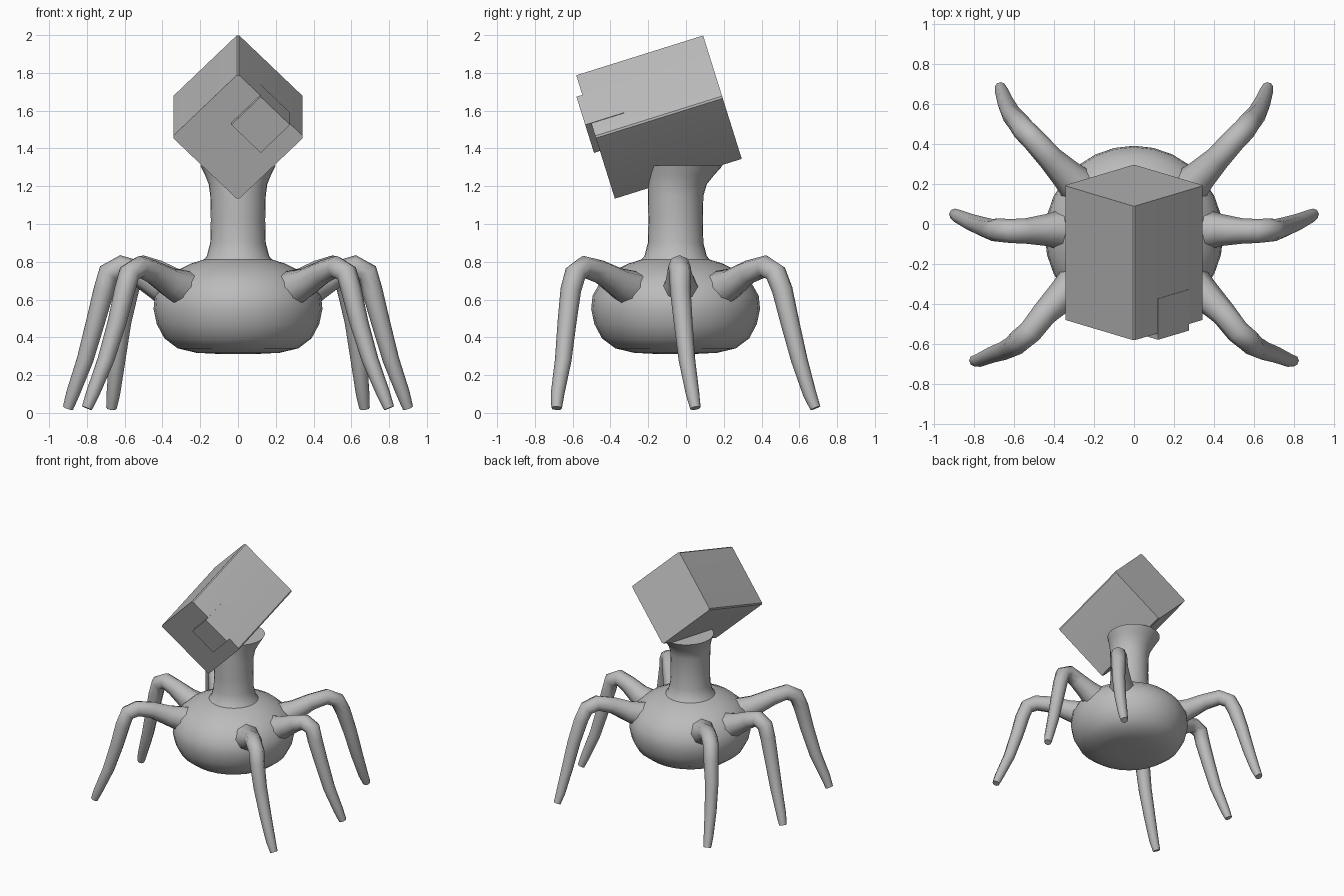
import bpy, bmesh, math
from mathutils import Matrix, Vector

if "Cube" in bpy.data.objects:
    bpy.data.objects.remove(bpy.data.objects["Cube"])

grey = bpy.data.materials.new("plain grey")
grey.diffuse_color = (0.5, 0.5, 0.5, 1)
grey.use_nodes = True
grey.node_tree.nodes["Principled BSDF"].inputs["Base Color"].default_value = grey.diffuse_color


def finish(obj, angle=40):
    """Apply the colour and smooth shading to a mesh object."""
    obj.data.materials.clear()
    obj.data.materials.append(grey)
    bpy.ops.object.select_all(action='DESELECT')
    obj.select_set(True)
    bpy.context.view_layer.objects.active = obj
    bpy.ops.object.shade_smooth_by_angle(angle=math.radians(angle))


def mesh_object(name, bm):
    bmesh.ops.recalc_face_normals(bm, faces=bm.faces)
    me = bpy.data.meshes.new(name)
    bm.to_mesh(me)
    bm.free()
    obj = bpy.data.objects.new(name, me)
    bpy.context.collection.objects.link(obj)
    return obj


def lathe(name, profile, centre_y, sides=28):
    """Stack of rings from (radius, z, backward shift) rows, capped at both ends."""
    bm = bmesh.new()
    rings = []
    for r, z, shift in profile:
        rings.append([bm.verts.new((r * math.cos(2 * math.pi * i / sides),
                                    centre_y + shift + r * math.sin(2 * math.pi * i / sides), z))
                      for i in range(sides)])
    for a, b in zip(rings, rings[1:]):
        for i in range(sides):
            j = (i + 1) % sides
            bm.faces.new((a[i], a[j], b[j], b[i]))
    bm.faces.new(rings[0])
    bm.faces.new(rings[-1])
    obj = mesh_object(name, bm)
    finish(obj, 60)
    return obj


def box(name, lo, hi, frame, bevel):
    bm = bmesh.new()
    bmesh.ops.create_cube(bm, size=1)
    lo, hi = Vector(lo), Vector(hi)
    for v in bm.verts:
        v.co = Vector([(lo[k] + hi[k]) / 2 + v.co[k] * (hi[k] - lo[k]) for k in range(3)])
    if bevel:
        # round only the four long edges
        long_edges = [e for e in bm.edges
                      if abs(e.verts[0].co.y - e.verts[1].co.y) > 0.1]
        bmesh.ops.bevel(bm, geom=long_edges, offset=bevel, segments=3,
                        profile=0.7, affect='EDGES')
    bm.transform(frame)
    obj = mesh_object(name, bm)
    finish(obj)
    return obj


# Rounded body, flattened underneath
lathe("body", [(0.10, 0.312, 0), (0.22, 0.318, 0), (0.32, 0.342, 0), (0.39, 0.395, 0),
               (0.43, 0.47, 0), (0.447, 0.55, 0), (0.44, 0.62, 0), (0.40, 0.69, 0),
               (0.34, 0.745, 0), (0.25, 0.79, 0), (0.14, 0.825, 0)], -0.055)

# Neck, flaring backward under the head
lathe("neck", [(0.20, 0.79, 0), (0.165, 0.83, 0), (0.147, 0.90, 0), (0.144, 1.02, 0),
               (0.147, 1.15, 0), (0.155, 1.21, 0.01), (0.175, 1.26, 0.03),
               (0.20, 1.31, 0.05)], -0.055)

# Head: a box standing on its edge and tilted forward
frame = (Matrix.Translation((0, -0.143, 1.566)) @ Matrix.Rotation(math.radians(17.4), 4, 'X')
         @ Matrix.Rotation(math.radians(45), 4, 'Y'))
box("head", (-0.247, -0.352, -0.247), (0.247, 0.352, 0.247), frame, 0.022)

# Small block set into the front of the head, flush with its upper right side
box("face_block", (-0.08, -0.385, 0.03), (0.14, -0.17, 0.25),
    frame, 0)

# Legs: x, y, z, radius along each path, mirrored to the other side
legs = {
    "front": [(.25, -.26, .64, .11), (.36, -.36, .69, .08), (.45, -.45, .745, .064),
              (.52, -.54, .772, .060), (.575, -.585, .74, .058), (.60, -.61, .65, .055),
              (.64, -.63, .48, .050), (.70, -.65, .28, .044), (.77, -.68, .10, .036),
              (.80, -.685, .025, .028)],
    "middle": [(.33, -.03, .64, .11), (.44, -.03, .69, .08), (.54, -.035, .745, .064),
               (.62, -.035, .775, .060), (.685, -.03, .74, .058), (.71, -.03, .65, .055),
               (.755, -.015, .48, .050), (.81, .005, .28, .044), (.875, .035, .10, .036),
               (.90, .05, .025, .028)],
    "back": [(.24, .15, .64, .11), (.34, .25, .69, .08), (.42, .33, .745, .064),
             (.50, .42, .775, .060), (.555, .475, .74, .058), (.58, .51, .65, .055),
             (.615, .55, .48, .050), (.64, .60, .28, .044), (.66, .655, .10, .036),
             (.67, .685, .025, .028)],
}
for place, path in legs.items():
    for side, sign in (("left", -1), ("right", 1)):
        name = f"{place}_{side}_leg"
        curve = bpy.data.curves.new(name, 'CURVE')
        curve.dimensions = '3D'
        curve.bevel_depth = 1
        curve.bevel_resolution = 2
        curve.use_fill_caps = True
        spline = curve.splines.new('POLY')
        spline.points.add(len(path) - 1)
        for p, (x, y, z, r) in zip(spline.points, path):
            p.co = (sign * x, y, z, 1)
            p.radius = r
        obj = bpy.data.objects.new(name, curve)
        bpy.context.collection.objects.link(obj)
        bpy.ops.object.select_all(action='DESELECT')
        obj.select_set(True)
        bpy.context.view_layer.objects.active = obj
        bpy.ops.object.convert(target='MESH')
        finish(bpy.context.view_layer.objects.active, 50)
